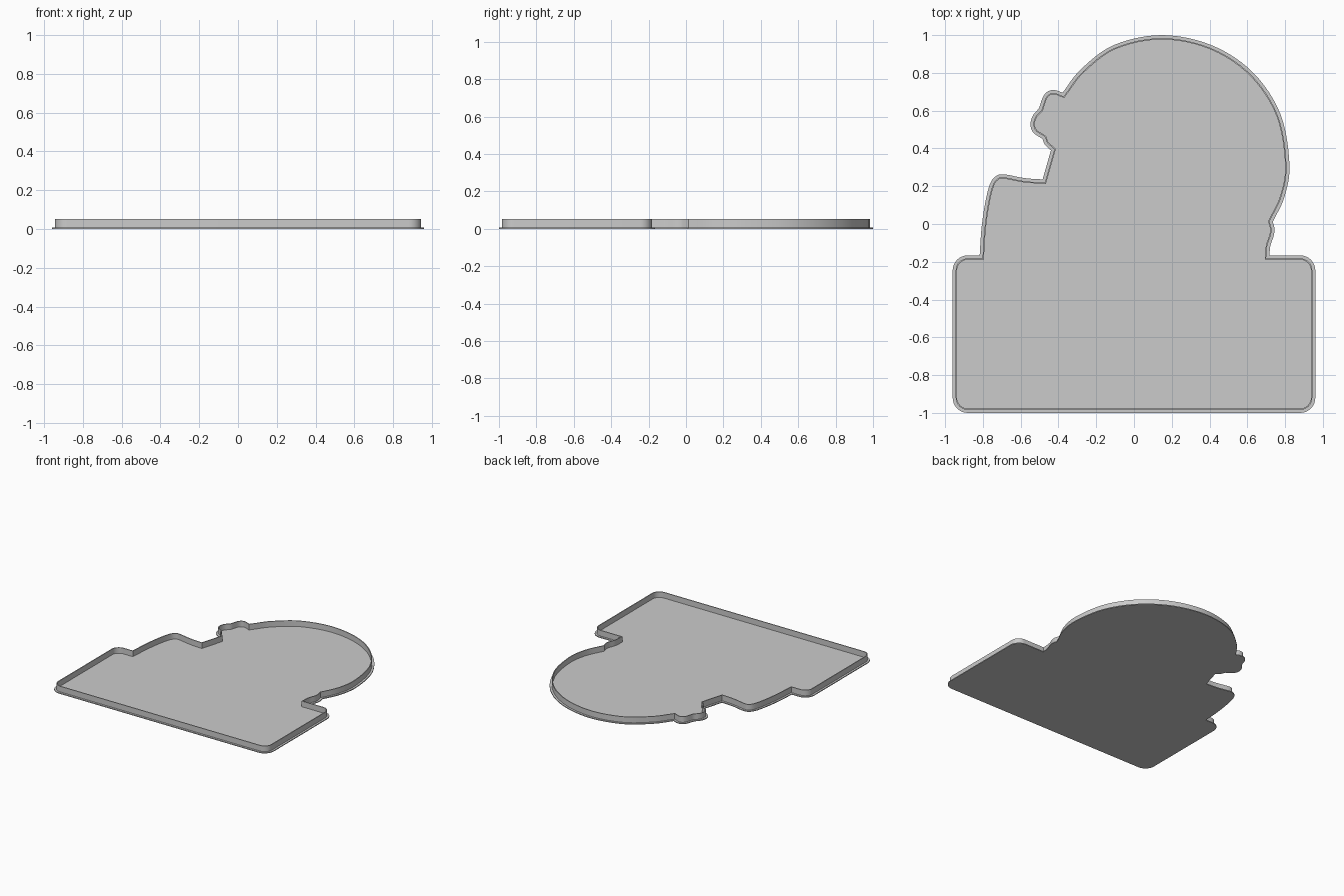
import bpy, bmesh, math
from mathutils import Vector

cube = bpy.data.objects.get("Cube")
if cube:
    bpy.data.objects.remove(cube, do_unlink=True)

BASE_TOP, WALL_TOP = 0.007, 0.052
WALL_OUT, WALL_IN = 0.016, 0.023

grey = bpy.data.materials.new("plain grey")
grey.use_nodes = True
colour = (0.6, 0.6, 0.6, 1)
grey.diffuse_color = colour
grey.node_tree.nodes["Principled BSDF"].inputs["Base Color"].default_value = colour


def corner(cx, cy, start, r=0.08, steps=8):
    """Quarter circle, counterclockwise from the start angle."""
    return [Vector((cx + r * math.cos(a), cy + r * math.sin(a)))
            for a in (math.radians(start + 90 * i / steps) for i in range(steps + 1))]


def spline(points, steps=6):
    """Smooth open curve through the points."""
    p = [Vector(q) for q in points]
    p = [2 * p[0] - p[1]] + p + [2 * p[-1] - p[-2]]
    out = []
    for a, b, c, d in zip(p, p[1:], p[2:], p[3:]):
        for i in range(steps):
            t = i / steps
            out.append(0.5 * (2 * b + (c - a) * t + (2 * a - 5 * b + 4 * c - d) * t ** 2
                              + (3 * b - a - 3 * c + d) * t ** 3))
    return out + [p[-2]]


def inset(loop, dist):
    """Move a counterclockwise loop inward with mitred corners."""
    out = []
    for i, p in enumerate(loop):
        e1 = (p - loop[i - 1]).normalized()
        e2 = (loop[(i + 1) % len(loop)] - p).normalized()
        n1, n2 = Vector((-e1.y, e1.x)), Vector((-e2.y, e2.x))
        out.append(p + (n1 + n2) * dist / max(0.3, 1 + n1.dot(n2)))
    return out


# Outline pieces, each smooth, meeting at sharp notches
neck = [(0.717, -0.166), (0.722, -0.115), (0.739, -0.065), (0.744, -0.026), (0.735, 0.012)]
head = [(0.735, 0.012), (0.797, 0.145), (0.823, 0.317), (0.776, 0.58), (0.632, 0.80),
        (0.415, 0.945), (0.15, 1.0), (-0.105, 0.948), (-0.28, 0.82), (-0.378, 0.695)]
brow = [(-0.378, 0.695), (-0.415, 0.708), (-0.452, 0.704), (-0.481, 0.675), (-0.503, 0.612)]
nose = [(-0.503, 0.612), (-0.535, 0.575), (-0.548, 0.53), (-0.534, 0.485), (-0.484, 0.45)]
chin = [(-0.484, 0.45), (-0.472, 0.42), (-0.44, 0.39)]
chest = [(-0.484, 0.236), (-0.58, 0.243), (-0.69, 0.263), (-0.735, 0.25), (-0.765, 0.205),
         (-0.79, 0.10), (-0.808, -0.03), (-0.817, -0.166)]

pieces = [corner(-0.88, -0.92, 180), corner(0.88, -0.92, 270), corner(0.88, -0.246, 0)]
pieces += [spline(p) for p in (neck, head, brow, nose, chin, chest)]
pieces += [corner(-0.88, -0.246, 90)]

outline = []
for piece in pieces:
    for p in piece:
        if not outline or (p - outline[-1]).length > 0.002:
            outline.append(p)


def finish(name, bm):
    bmesh.ops.recalc_face_normals(bm, faces=bm.faces)
    mesh = bpy.data.meshes.new(name)
    bm.to_mesh(mesh)
    bm.free()
    mesh.materials.append(grey)
    obj = bpy.data.objects.new(name, mesh)
    bpy.context.collection.objects.link(obj)
    bpy.ops.object.select_all(action='DESELECT')
    obj.select_set(True)
    bpy.context.view_layer.objects.active = obj
    bpy.ops.object.shade_smooth_by_angle(angle=math.radians(30))


def ring(bm, loop, z):
    return [bm.verts.new((p.x, p.y, z)) for p in loop]


def bridge(bm, a, b):
    for i in range(len(a)):
        j = (i + 1) % len(a)
        bm.faces.new((a[i], a[j], b[j], b[i]))


# Thin base plate with its projecting edge
bm = bmesh.new()
low, high = ring(bm, outline, 0), ring(bm, outline, BASE_TOP)
bridge(bm, low, high)
bm.faces.new(low[::-1])
bm.faces.new(high)
finish("base_plate", bm)

# Upright wall that follows the outline
bm = bmesh.new()
outer, inner = inset(outline, WALL_OUT), inset(outline, WALL_IN)
rings = [ring(bm, outer, BASE_TOP), ring(bm, outer, WALL_TOP),
         ring(bm, inner, WALL_TOP), ring(bm, inner, BASE_TOP)]
for a, b in zip(rings, rings[1:]):
    bridge(bm, a, b)
finish("rim_wall", bm)
